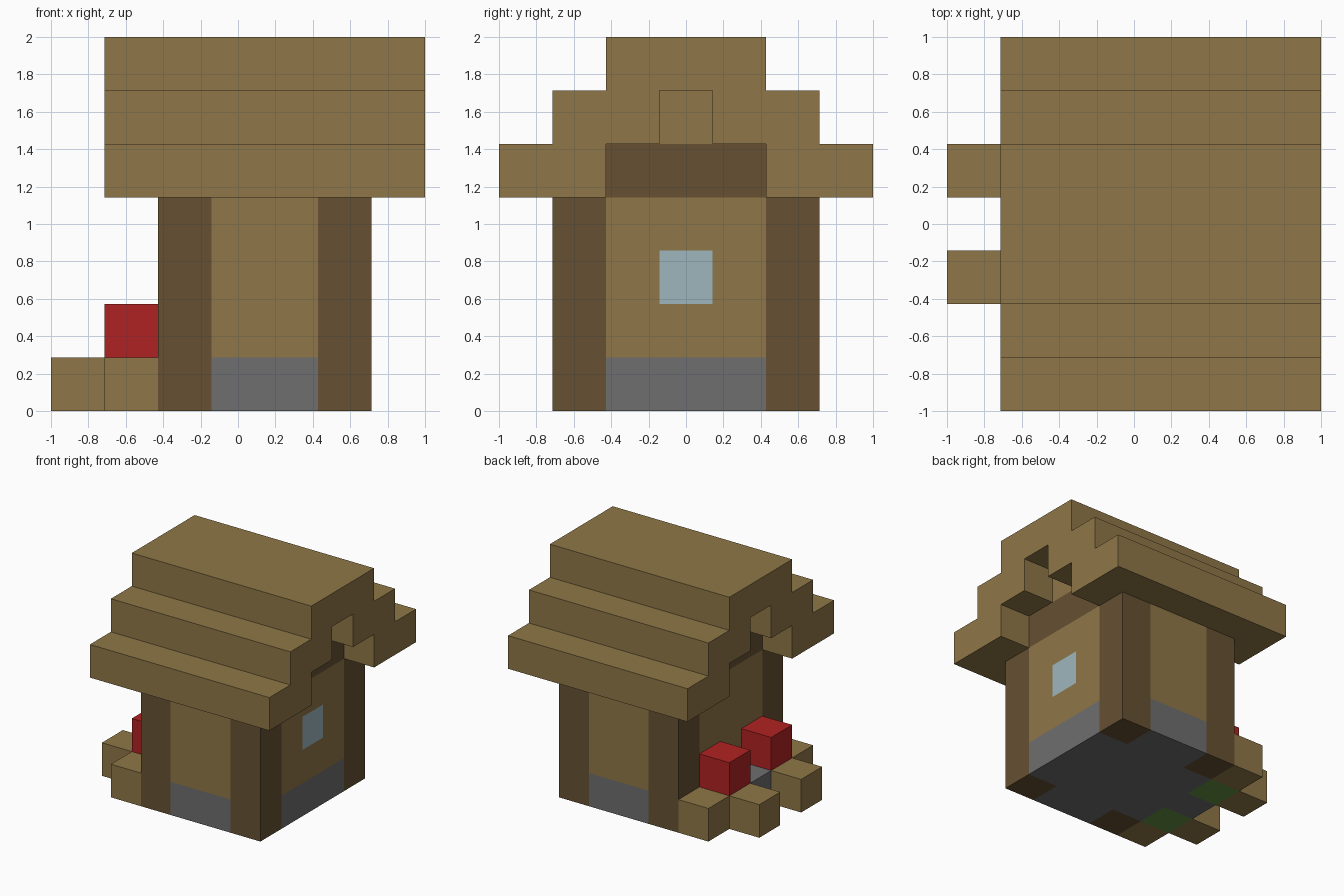
import bpy
import bmesh
from mathutils import Vector

cube = bpy.data.objects.get("Cube")
if cube:
    bpy.data.objects.remove(cube, do_unlink=True)

UNIT = 2 / 7  # the cottage is laid out on a grid of seven blocks
ORIGIN = Vector((-1, -1, 0))


def material(name, rgb):
    """Flat colour given as 0-255 display values, stored as linear."""
    linear = [((c / 255 + 0.055) / 1.055) ** 2.4 for c in rgb] + [1]
    mat = bpy.data.materials.new(name)
    mat.use_nodes = True
    mat.diffuse_color = linear
    bsdf = mat.node_tree.nodes["Principled BSDF"]
    bsdf.inputs["Base Color"].default_value = linear
    bsdf.inputs["Roughness"].default_value = 0.9
    return mat


planks = material("plank_wood", (143, 119, 72))
bark = material("dark_log", (102, 81, 50))
stone = material("grey_stone", (110, 110, 110))
glass = material("pale_glass", (157, 182, 189))
red = material("flower_red", (176, 34, 34))
grass = material("grass_green", (98, 146, 64))


def prism(name, outline, depth, mat):
    """Extrude an outline of grid points along a grid vector."""
    bm = bmesh.new()
    face = bm.faces.new([bm.verts.new(ORIGIN + Vector(p) * UNIT) for p in outline])
    side = bmesh.ops.extrude_face_region(bm, geom=[face])["geom"]
    verts = [v for v in side if isinstance(v, bmesh.types.BMVert)]
    bmesh.ops.translate(bm, verts=verts, vec=Vector(depth) * UNIT)
    bmesh.ops.recalc_face_normals(bm, faces=bm.faces)
    mesh = bpy.data.meshes.new(name)
    bm.to_mesh(mesh)
    bm.free()
    mesh.materials.append(mat)
    obj = bpy.data.objects.new(name, mesh)
    bpy.context.collection.objects.link(obj)
    return obj


def box(name, lo, hi, mat):
    """Block spanning two grid corners."""
    (a, b, c), (d, e, f) = lo, hi
    return prism(name, [(a, b, c), (d, b, c), (d, e, c), (a, e, c)], (0, 0, f - c), mat)


# Stone floor, notched at the corners for the posts
floor = [(3, 1), (5, 1), (5, 2), (6, 2), (6, 5), (5, 5),
         (5, 6), (3, 6), (3, 5), (2, 5), (2, 2), (3, 2)]
prism("stone_floor", [(x, y, 0) for x, y in floor], (0, 0, 1), stone)
box("door_step", (1, 3, 0), (2, 4, 1), stone)

# Corner posts and long walls
for side, y in (("front", 1), ("back", 5)):
    for end, x in (("right", 2), ("left", 5)):
        box(f"{side}_{end}_post", (x, y, 0), (x + 1, y + 1, 4), bark)
    box(f"{side}_wall", (3, y, 1), (5, y + 1, 4), planks)

# End wall by the door step
box("right_wall", (2, 2, 1), (3, 5, 4), planks)

# End wall framing the window
box("left_wall_sill", (5, 2, 1), (6, 5, 2), planks)
box("left_wall_lintel", (5, 2, 3), (6, 5, 4), planks)
for side, y in (("front", 2), ("back", 4)):
    box(f"left_wall_{side}_jamb", (5, y, 2), (6, y + 1, 3), planks)
box("window", (5, 3, 2), (6, 4, 3), glass)

# Gable beams and infill above each end wall
for end, x in (("right", 2), ("left", 5)):
    box(f"{end}_gable_beam", (x, 2, 4), (x + 1, 5, 5), bark)
    box(f"{end}_gable_infill", (x, 3, 5), (x + 1, 4, 6), planks)

# Stepped roof: half profile mirrored about the ridge
half = [(3, 6), (3, 5), (2, 5), (2, 4), (0, 4), (0, 5),
        (1, 5), (1, 6), (2, 6), (2, 7)]
profile = half + [(7 - y, z) for y, z in reversed(half)]
prism("stepped_roof", [(1, y, z) for y, z in profile], (6, 0, 0), planks)

# Flower beds either side of the step, edged with planks
for side, y, outer in (("front", 2, 1), ("back", 4, 5)):
    box(f"{side}_bed_soil", (1, y, 0), (2, y + 1, 1), grass)
    box(f"{side}_flowers", (1, y, 1), (2, y + 1, 2), red)
    box(f"{side}_bed_facing", (0, y, 0), (1, y + 1, 1), planks)
    box(f"{side}_bed_side", (1, outer, 0), (2, outer + 1, 1), planks)
